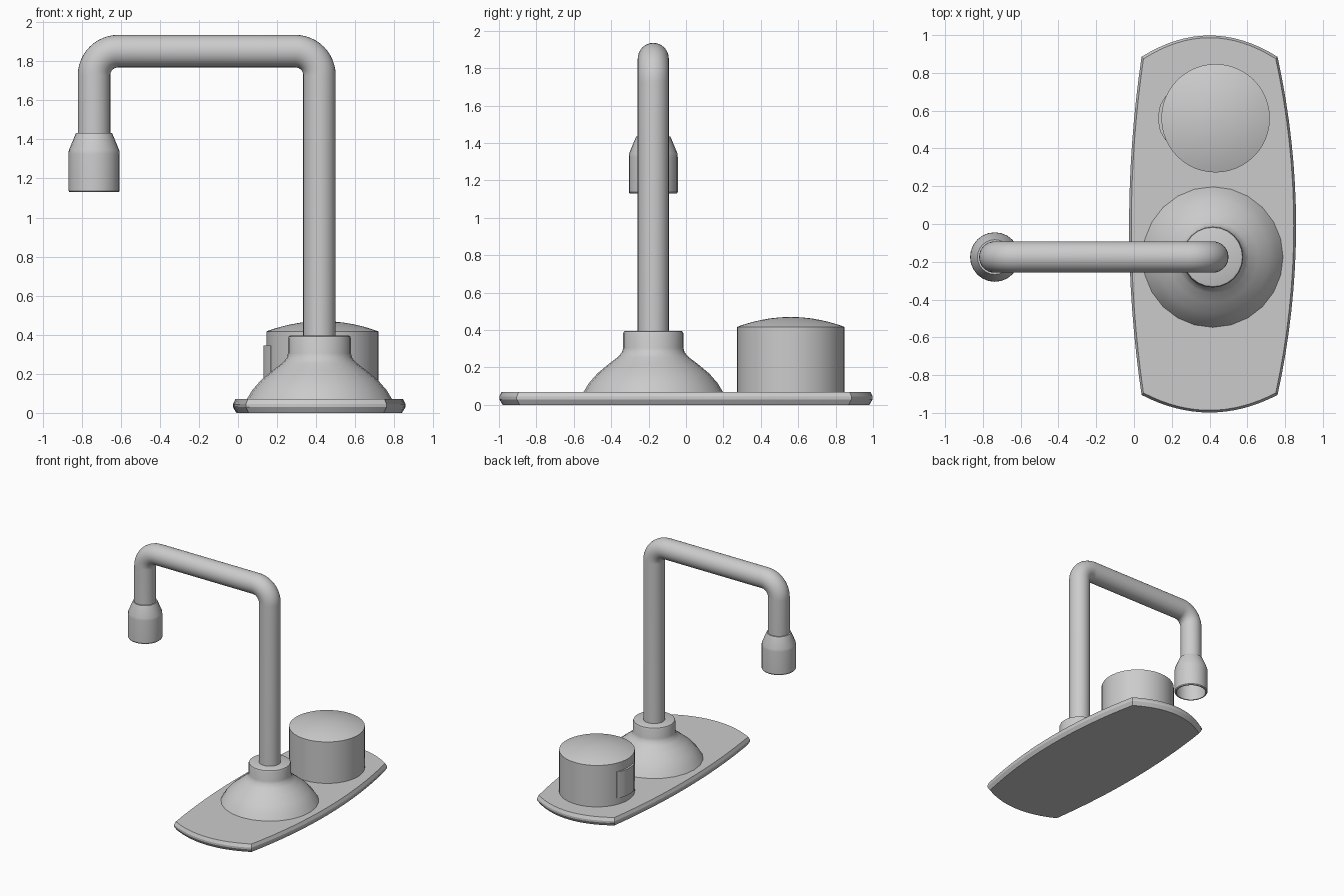
import bpy, bmesh, math
from mathutils import Vector

cube = bpy.data.objects.get("Cube")
if cube:
    bpy.data.objects.remove(cube, do_unlink=True)

grey = bpy.data.materials.new("plain grey")
grey.use_nodes = True
COLOUR = (0.6, 0.6, 0.6, 1)
grey.diffuse_color = COLOUR
grey.node_tree.nodes["Principled BSDF"].inputs["Base Color"].default_value = COLOUR


def finish(name, bm, angle=30):
    bmesh.ops.recalc_face_normals(bm, faces=bm.faces)
    mesh = bpy.data.meshes.new(name)
    bm.to_mesh(mesh)
    bm.free()
    mesh.materials.append(grey)
    ob = bpy.data.objects.new(name, mesh)
    bpy.context.collection.objects.link(ob)
    bpy.ops.object.select_all(action='DESELECT')
    ob.select_set(True)
    bpy.context.view_layer.objects.active = ob
    bpy.ops.object.shade_smooth_by_angle(angle=math.radians(angle))
    return ob


def skin(name, rings, angle=30, close=False):
    """Join equal closed rings of points; cap the ends, or close into a loop."""
    bm = bmesh.new()
    loops = [[bm.verts.new(p) for p in ring] for ring in rings]
    pairs = list(zip(loops, loops[1:]))
    if close:
        pairs.append((loops[-1], loops[0]))
    else:
        bm.faces.new(loops[0])
        bm.faces.new(loops[-1])
    n = len(loops[0])
    for a, b in pairs:
        for i in range(n):
            j = (i + 1) % n
            bm.faces.new((a[i], a[j], b[j], b[i]))
    return finish(name, bm, angle)


def lathe(name, x, y, profile, segments, angle=30, close=False):
    turn = [2 * math.pi * i / segments for i in range(segments)]
    rings = [[(x + r * math.cos(t), y + r * math.sin(t), z) for t in turn]
             for r, z in profile]
    return skin(name, rings, angle, close)


# Base plate: four bowed edges with a bevelled rim
def bowed(a, b, bulge, steps):
    a, b = Vector(a), Vector(b)
    out = Vector(((b - a).y, -(b - a).x)).normalized()
    return [a.lerp(b, i / steps) + out * bulge * (1 - (2 * i / steps - 1) ** 2)
            for i in range(steps)]


corners = [(0.04, -0.905), (0.76, -0.905), (0.76, 0.885), (0.04, 0.885)]
bulges = (0.093, 0.098, 0.113, 0.066)
outline = []
for k in range(4):
    outline += bowed(corners[k], corners[(k + 1) % 4], bulges[k], 16)
centre = Vector((0.41, 0))


def plate_ring(inset, z):
    sx, sy = 1 - inset / 0.44, 1 - inset
    return [(centre.x + (p.x - centre.x) * sx, p.y * sy, z) for p in outline]


skin("base_plate", [plate_ring(0.018, 0), plate_ring(0, 0.03),
                    plate_ring(0, 0.045), plate_ring(0.012, 0.07)], 20)

# Flared spout base with its collar
PX, PY = 0.417, -0.175
lathe("spout_base", PX, PY,
      [(0.375, 0.065), (0.345, 0.115), (0.30, 0.167), (0.24, 0.217),
       (0.19, 0.255), (0.168, 0.28), (0.161, 0.305), (0.161, 0.382),
       (0.157, 0.392), (0.148, 0.396)], 24, 40)

# Bent spout pipe
NX, TOP, BEND, R = -0.737, 1.852, 0.124, 0.083
path = [(PX, 0.38, 0)]                       # x, z, heading turned from vertical
for i in range(13):
    t = math.pi / 2 * i / 12
    path.append((PX - BEND + BEND * math.cos(t), TOP - BEND + BEND * math.sin(t), t))
for i in range(13):
    t = math.pi / 2 * (1 + i / 12)
    path.append((NX + BEND + BEND * math.cos(t), TOP - BEND + BEND * math.sin(t), t))
path.append((NX, 1.40, math.pi))
rings = []
for x, z, t in path:
    rings.append([(x + R * math.cos(a) * math.cos(t), PY + R * math.sin(a),
                   z + R * math.cos(a) * math.sin(t))
                  for a in (2 * math.pi * i / 32 for i in range(32))])
skin("spout_pipe", rings, 40)

# Hollow nozzle, open underneath
lathe("nozzle", NX, PY,
      [(0.08, 1.434), (0.092, 1.434), (0.129, 1.345), (0.131, 1.325),
       (0.131, 1.137), (0.126, 1.13), (0.117, 1.13), (0.117, 1.33), (0.08, 1.405)],
      24, 30, close=True)

# Round handle with a shallow domed top
HX, HY, HR = 0.432, 0.56, 0.287
dome = [(HR * math.cos(t), 0.417 + 0.053 * math.sin(t) ** 2 / 1.0)
        for t in (math.pi / 2 * i / 8 for i in range(1, 8))]
dome.append((0.002, 0.47))
lathe("handle", HX, HY, [(HR, 0.065), (HR, 0.417)] + dome, 48, 20)

# Curved raised pad on the side of the handle
pad = [(0.25, -0.115), (0.166, -0.115), (0.138, -0.07), (0.13, -0.025),
       (0.13, 0.025), (0.138, 0.07), (0.166, 0.115), (0.25, 0.115)]
skin("handle_pad", [[(x, HY + y, z) for x, y in pad] for z in (0.125, 0.345)], 35)
